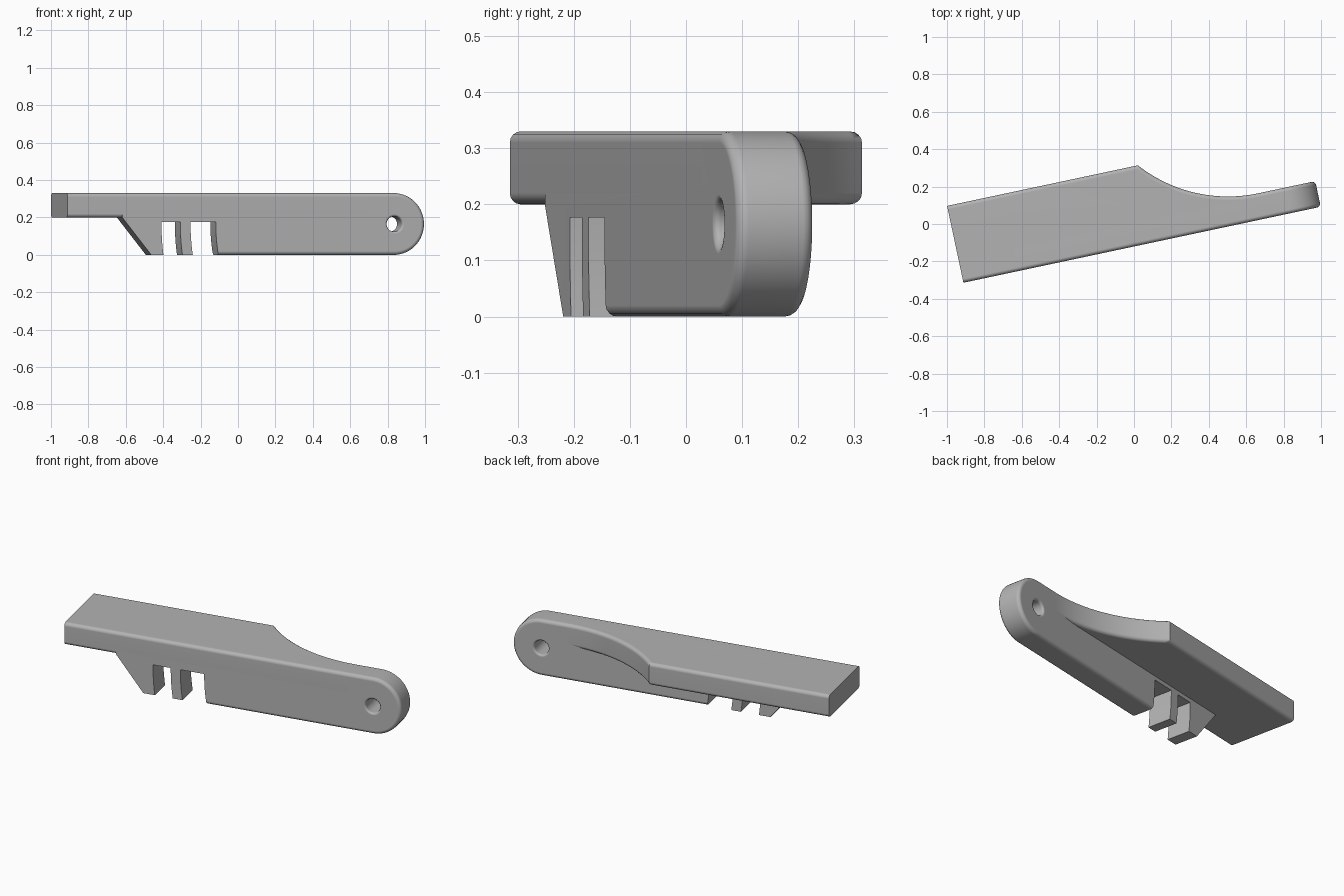
import bpy
import bmesh
from math import sin, cos, pi, radians, sqrt, asin
from mathutils import Vector

if "Cube" in bpy.data.objects:
    bpy.data.objects.remove(bpy.data.objects["Cube"])

# Main sizes, along the lever's own axes
HEIGHT, PLATE_Z = 0.33, 0.2
WIDTH, THICK = 0.42, 0.14
PIVOT_U, PIVOT_Z = 1.788, HEIGHT / 2
FILLET = 0.02
TURN = radians(12)
CORNER = Vector((-0.912, -0.314, 0))

grey = bpy.data.materials.new("plain grey")
grey.use_nodes = True
colour = (0.45, 0.45, 0.45, 1)
grey.diffuse_color = colour
grey.node_tree.nodes["Principled BSDF"].inputs["Base Color"].default_value = colour


def make_object(name, bm):
    bmesh.ops.recalc_face_normals(bm, faces=bm.faces)
    mesh = bpy.data.meshes.new(name)
    bm.to_mesh(mesh)
    bm.free()
    mesh.materials.append(grey)
    obj = bpy.data.objects.new(name, mesh)
    bpy.context.collection.objects.link(obj)
    obj.location = CORNER
    obj.rotation_euler.z = TURN
    return obj


def prism(name, outline, direction, rounded):
    """Extrude an outline and fillet the rim edges chosen by the rule."""
    bm = bmesh.new()
    face = bm.faces.new([bm.verts.new(p) for p in outline])
    grown = bmesh.ops.extrude_face_region(bm, geom=[face], use_keep_orig=True)
    verts = [g for g in grown["geom"] if isinstance(g, bmesh.types.BMVert)]
    bmesh.ops.translate(bm, verts=verts, vec=direction)
    bmesh.ops.recalc_face_normals(bm, faces=bm.faces)
    axis = Vector(direction).normalized()
    edges = []
    for e in bm.edges:
        a, b = e.verts
        along = abs((b.co - a.co).normalized().dot(axis))
        if along < 0.5 and rounded((a.co + b.co) / 2):
            edges.append(e)
    bmesh.ops.bevel(bm, geom=edges, offset=FILLET, segments=4,
                    profile=0.5, affect='EDGES', clamp_overlap=False)
    return make_object(name, bm)


def arc(cx, cy, r, start, end, steps):
    return [(cx + r * cos(start + (end - start) * i / steps),
             cy + r * sin(start + (end - start) * i / steps))
            for i in range(steps + 1)]


# Top plate with a concave scoop that runs into the arm
SCOOP_R, SCOOP_U = 0.779, 1.641
sweep = asin(sqrt(2 * SCOOP_R * (WIDTH - THICK) - (WIDTH - THICK) ** 2) / SCOOP_R)
scoop = arc(SCOOP_U, THICK + SCOOP_R, SCOOP_R, -pi / 2, -pi / 2 - sweep, 28)
plan = [(0, 0), (SCOOP_U, 0)] + scoop + [(0, WIDTH)]
plate = prism("top_plate", [(u, v, PLATE_Z) for u, v in plan],
              (0, 0, HEIGHT - PLATE_Z),
              lambda c: 0.001 < c.x < SCOOP_U - 0.001)


# Arm profile: sloped tip, two slots curved about the pivot, round end
def slot_wall(r, upward):
    low, high = asin(-PIVOT_Z / r), asin((0.177 - PIVOT_Z) / r)
    wall = arc(PIVOT_U, PIVOT_Z, r, pi - low, pi - high, 6)
    return wall if upward else wall[::-1]


profile = [(0.3, HEIGHT), (0.3, PLATE_Z), (0.458, 0)]
for outer, inner in ((1.274, 1.171), (1.115, 0.977)):
    profile += slot_wall(outer, True) + slot_wall(inner, False)
profile += arc(PIVOT_U, PIVOT_Z, PIVOT_Z, -pi / 2, pi / 2, 40)
arm = prism("arm", [(u, 0, z) for u, z in profile], (0, THICK, 0),
            lambda c: c.z > HEIGHT - 0.001 or c.x > 0.85)

# Pivot hole with rounded mouths, cut by a turned shape
HOLE_R, LIP = 0.041, 0.012
mouth = [(HOLE_R + LIP * (1 - cos(t)), LIP * (1 - sin(t)))
         for t in [pi / 2 * i / 4 for i in range(5)]]
near = [(r, v) for r, v in reversed(mouth)]
turned = [(HOLE_R + LIP, -0.03)]
turned += sorted(near, key=lambda p: p[1])
turned += sorted([(r, THICK - v) for r, v in near], key=lambda p: p[1])
turned += [(HOLE_R + LIP, THICK + 0.03)]
bm = bmesh.new()
SIDES = 40
rings = [[bm.verts.new((PIVOT_U + r * cos(2 * pi * i / SIDES), v,
                        PIVOT_Z + r * sin(2 * pi * i / SIDES)))
          for i in range(SIDES)] for r, v in turned]
for a, b in zip(rings, rings[1:]):
    for i in range(SIDES):
        j = (i + 1) % SIDES
        bm.faces.new((a[i], a[j], b[j], b[i]))
bm.faces.new(rings[0])
bm.faces.new(rings[-1])
cutter = make_object("hole_cutter", bm)
cutter.hide_render = True

cut = arm.modifiers.new("pivot_hole", 'BOOLEAN')
cut.operation = 'DIFFERENCE'
cut.solver = 'EXACT'
cut.object = cutter
bpy.context.view_layer.update()
result = arm.evaluated_get(bpy.context.evaluated_depsgraph_get())
arm_mesh = bpy.data.meshes.new_from_object(result)
arm.modifiers.clear()
arm.data = arm_mesh
bpy.data.objects.remove(cutter)

# Smooth fillets, crisp corners
bpy.ops.object.select_all(action='DESELECT')
for obj in (plate, arm):
    obj.select_set(True)
    bpy.context.view_layer.objects.active = obj
bpy.ops.object.shade_smooth_by_angle(angle=radians(35))
for obj in (plate, arm):
    weighted = obj.modifiers.new("flat_face_normals", 'WEIGHTED_NORMAL')
    weighted.keep_sharp = True
